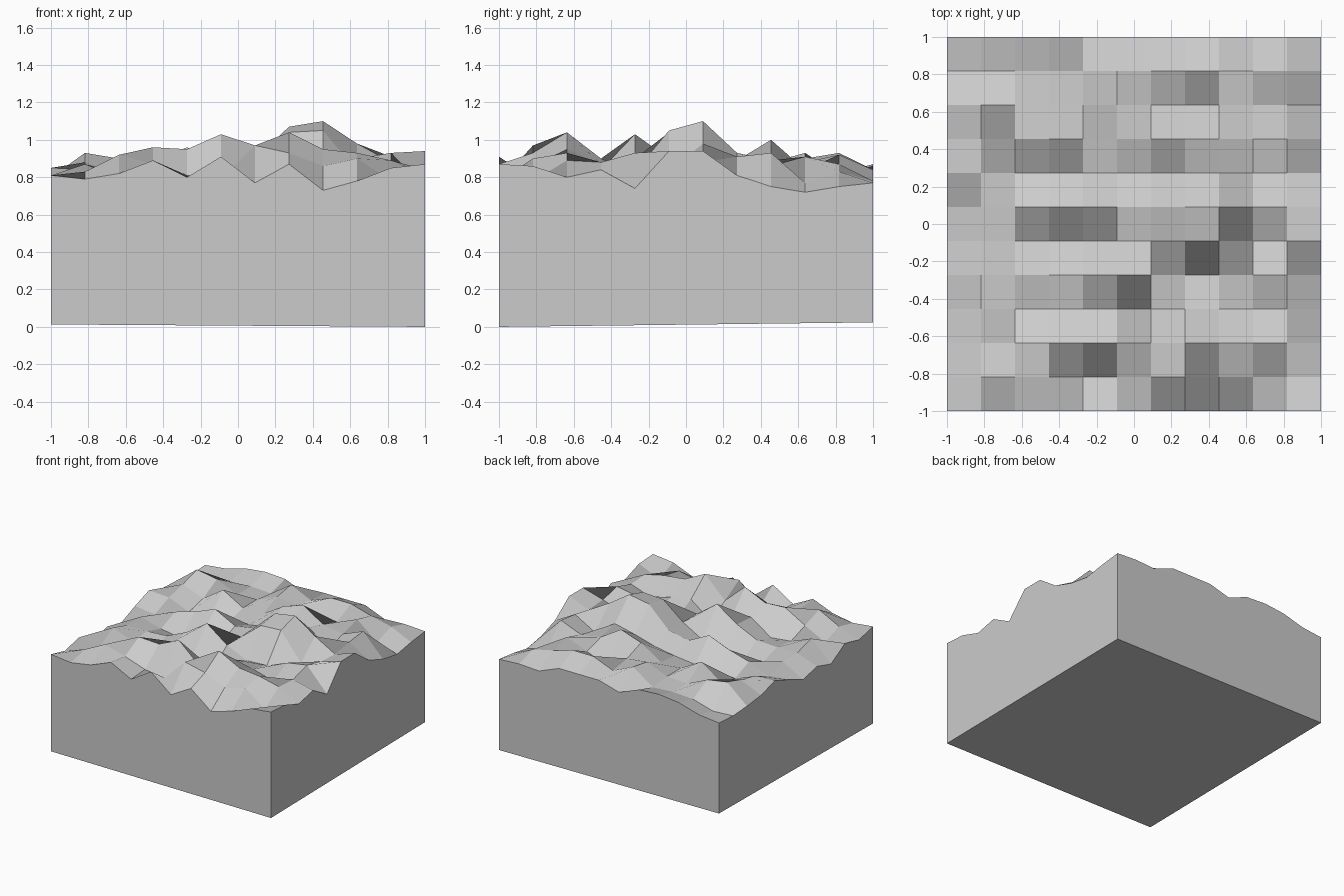
import bpy, bmesh

if "Cube" in bpy.data.objects:
    bpy.data.objects.remove(bpy.data.objects["Cube"])

# Surface heights in hundredths: one row per grid line, front to back, left to right
HEIGHTS = [
    [81, 79, 82, 89, 80, 91, 77, 87, 73, 78, 85, 87],
    [77, 83, 92, 87, 81, 79, 97, 93, 86, 90, 78, 86],
    [81, 77, 86, 96, 95, 103, 87, 104, 95, 93, 89, 80],
    [71, 87, 80, 78, 90, 84, 77, 90, 87, 82, 88, 84],
    [76, 82, 82, 83, 91, 103, 90, 82, 83, 90, 93, 74],
    [72, 82, 77, 74, 80, 80, 90, 104, 105, 83, 89, 94],
    [79, 77, 84, 89, 96, 87, 90, 107, 110, 98, 88, 94],
    [85, 84, 77, 76, 79, 81, 84, 89, 93, 81, 91, 81],
    [80, 88, 81, 93, 83, 83, 94, 100, 89, 86, 93, 75],
    [78, 93, 90, 82, 83, 90, 88, 77, 84, 91, 77, 72],
    [77, 76, 81, 82, 81, 93, 85, 92, 92, 87, 83, 75],
    [78, 80, 85, 87, 86, 79, 84, 84, 84, 77, 78, 77],
]
CELLS = len(HEIGHTS) - 1


def underside(x, y):
    # The base plane is very slightly tilted, touching z = 0 at the front right
    return 0.0185 - 0.0065 * x + 0.012 * y


bm = bmesh.new()

# Rugged top surface
bmesh.ops.create_grid(bm, x_segments=CELLS, y_segments=CELLS, size=1)
for v in bm.verts:
    col = round((v.co.x + 1) / 2 * CELLS)
    row = round((v.co.y + 1) / 2 * CELLS)
    v.co.z = HEIGHTS[row][col] / 100

# Side walls, dropped from the rim to the base plane
rim = [e for e in bm.edges if e.is_boundary]
walls = bmesh.ops.extrude_edge_only(bm, edges=rim)["geom"]
for v in walls:
    if isinstance(v, bmesh.types.BMVert):
        v.co.z = underside(v.co.x, v.co.y)

# Flat underside
bmesh.ops.holes_fill(bm, edges=[e for e in bm.edges if e.is_boundary], sides=0)
bmesh.ops.recalc_face_normals(bm, faces=bm.faces[:])

mesh = bpy.data.meshes.new("terrain_block")
bm.to_mesh(mesh)
bm.free()
bpy.context.collection.objects.link(bpy.data.objects.new("terrain_block", mesh))
